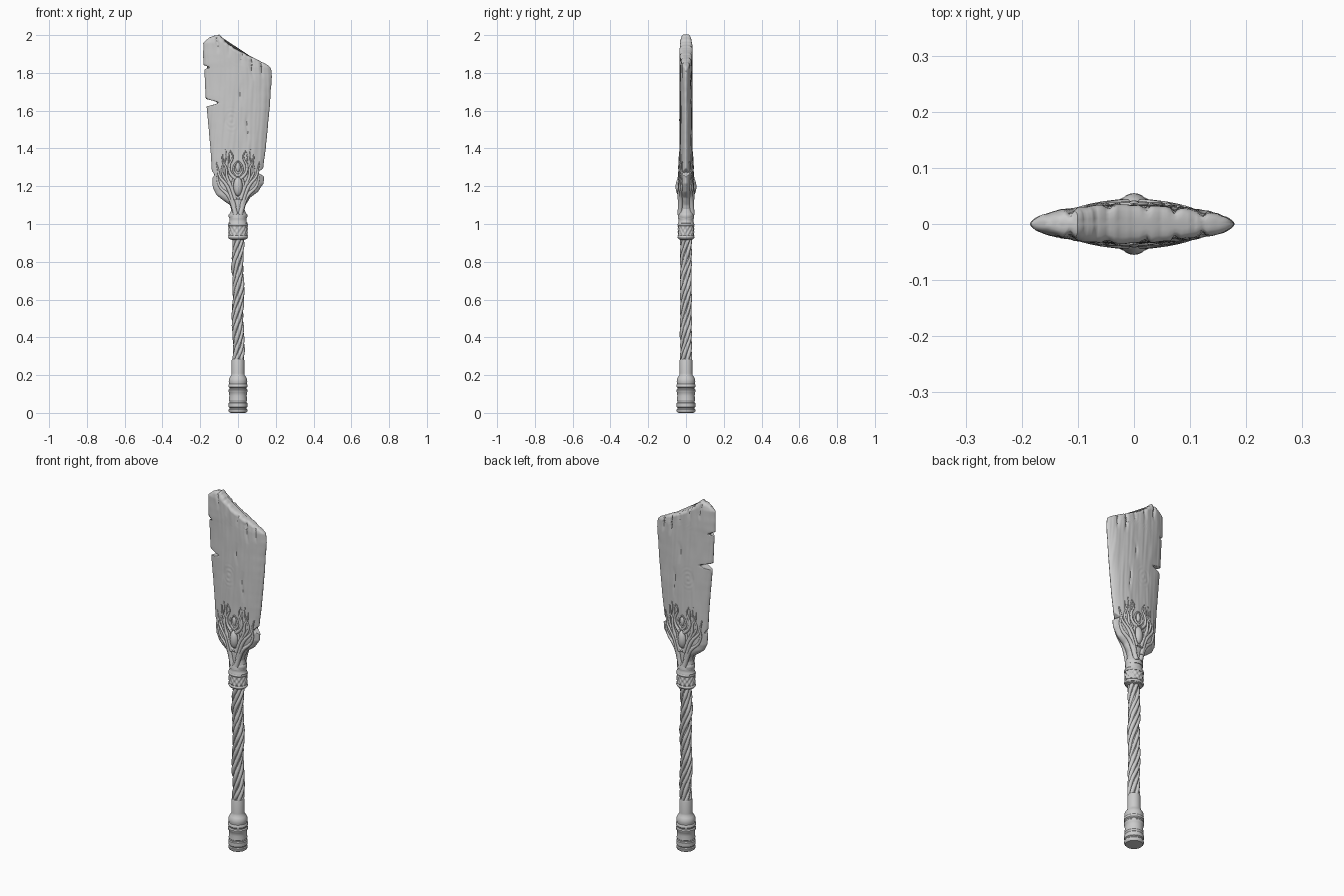
import bpy, bmesh, math, random
from mathutils import Vector, noise

if "Cube" in bpy.data.objects:
    bpy.data.objects.remove(bpy.data.objects["Cube"])

random.seed(4)


def lerp_table(table, t):
    """Piecewise linear lookup in (key, value) pairs."""
    if t <= table[0][0]:
        return table[0][1]
    for (a, va), (b, vb) in zip(table, table[1:]):
        if t <= b:
            return va + (vb - va) * (t - a) / (b - a)
    return table[-1][1]


def finish(obj, angle=40):
    bpy.ops.object.select_all(action='DESELECT')
    obj.select_set(True)
    bpy.context.view_layer.objects.active = obj
    if obj.type == 'CURVE':
        bpy.ops.object.convert(target='MESH')
    bpy.ops.object.shade_smooth_by_angle(angle=math.radians(angle))


def loft(name, rings, angle=40):
    """Skin closed rings of equal length and cap both ends."""
    bm = bmesh.new()
    rows = [[bm.verts.new(p) for p in ring] for ring in rings]
    n = len(rows[0])
    for a, b in zip(rows, rows[1:]):
        for i in range(n):
            j = (i + 1) % n
            bm.faces.new((a[i], a[j], b[j], b[i]))
    bm.faces.new(rows[0][::-1])
    bm.faces.new(rows[-1])
    bmesh.ops.recalc_face_normals(bm, faces=bm.faces)
    me = bpy.data.meshes.new(name)
    bm.to_mesh(me)
    bm.free()
    obj = bpy.data.objects.new(name, me)
    bpy.context.collection.objects.link(obj)
    finish(obj, angle)
    return obj


def lathe(name, profile, sy=1.0, n=40, bump=lambda a, z: 0.0):
    rings = []
    for r, z in profile:
        ring = []
        for i in range(n):
            a = math.tau * i / n
            q = r + bump(a, z)
            ring.append((q * math.cos(a), sy * q * math.sin(a), z))
        rings.append(ring)
    return loft(name, rings)


def tubes(name, paths, bevel=1.0):
    """Smooth tapered tubes, each path a list of (x, y, z, radius)."""
    cu = bpy.data.curves.new(name, 'CURVE')
    cu.dimensions = '3D'
    cu.bevel_depth = bevel
    cu.bevel_resolution = 2
    cu.use_fill_caps = True
    for path in paths:
        sp = cu.splines.new('NURBS')
        sp.points.add(len(path) - 1)
        sp.order_u = 3
        sp.use_endpoint_u = True
        sp.resolution_u = 4
        for p, (x, y, z, r) in zip(sp.points, path):
            p.co = (x, y, z, 1)
            p.radius = r
    obj = bpy.data.objects.new(name, cu)
    bpy.context.collection.objects.link(obj)
    finish(obj, 60)


# Blade outline: left and right edges by height, top edge by side position
Z0 = 1.06
LEFT = [(1.06, -.033), (1.10, -.042), (1.13, -.085), (1.155, -.115), (1.19, -.133), (1.24, -.136),
        (1.4, -.146), (1.6, -.164), (1.68, -.172), (1.8, -.177), (1.85, -.184), (1.96, -.184), (2.0, -.15)]
RIGHT = [(1.06, .03), (1.10, .04), (1.14, .065), (1.17, .105), (1.215, .135), (1.255, .139),
         (1.29, .132), (1.4, .147), (1.6, .166), (1.78, .179), (1.83, .176), (1.86, .15)]
TOP = [(-1, 1.955), (-.95, 1.983), (-.85, 1.995), (-.66, 2.0), (-.4, 1.975), (0, 1.928),
       (.5, 1.885), (.8, 1.862), (.95, 1.84), (1, 1.81)]
# (side, height, depth, half height) of the splits in the edges
NOTCHES = [(-1, 1.642, .075, .02), (-1, 1.83, .035, .011), (1, 1.272, .03, .022), (-1, 1.262, .014, .02)]
# (x, bottom, top, depth) of cracks in the faces
CRACKS = [(-.11, 1.9, 2.1, .010), (-.05, 1.88, 2.1, .009), (.02, 1.84, 2.1, .009), (.075, 1.76, 2.1, .010),
          (.125, 1.77, 2.1, .009), (-.06, 1.5, 1.6, .005), (.015, 1.62, 1.75, .006), (.05, 1.42, 1.6, .005)]


def half_thickness(s):
    return .034 * max(0.0, 1 - abs(s) ** 2.2) ** .55


def blade_point(a, v, flat):
    s = math.cos(a)
    side = 1 if math.sin(a) >= 0 else -1
    top = lerp_table(TOP, s) + .004 * noise.noise((s * 14, 3, 0))
    z = Z0 + v * (top - Z0)
    l, r = lerp_table(LEFT, z), lerp_table(RIGHT, z)
    x = (l + r) / 2 + (r - l) / 2 * s
    t = half_thickness(s)
    # wood grain, knot and cracks
    bend = x + .012 * math.sin(z * 7 + side)
    grain = .0022 * noise.noise((bend * 75, side * 5, z * 4)) + .0012 * noise.noise((bend * 30, side, z * 9))
    d = math.hypot((x + .035) * 1.5, z - 1.55)
    if d < .08:
        grain += .0012 * math.sin(d * 260) * (1 - d / .08)
    for cx, z1, z2, depth in CRACKS:
        if z1 < z < z2:
            w = 1 - abs(x - cx - .004 * math.sin(z * 40)) / .008
            grain -= depth * max(0, w) * min(1, (z - z1) / .06, (z2 - z) / .06)
    t = max(0, t + grain * min(1, t / .015))
    # edge splits
    for sd, zc, depth, h in NOTCHES:
        k = depth * max(0, 1 - abs(z - zc) / h)
        if sd < 0:
            x = max(x, l + k)
        else:
            x = min(x, r - k)
    x += .0015 * noise.noise((sd * 3 + s, 7, z * 25))
    return (x, side * t * flat, z)


N = 140
levels = [(i / 160 * .985, 1) for i in range(161)] + [(.991, .93), (.996, .83), (1, .65), (1.002, .3), (1.002, .01)]
loft("blade", [[blade_point(math.tau * (i + .5) / N, v, f) for i in range(N)] for v, f in levels], 50)

# Root-like ornament on both faces and both sides, (x, z) paths
ROOTS = [
    (.014, .004, [(.012, 1.05), (.028, 1.11), (.055, 1.16), (.095, 1.19), (.112, 1.24), (.105, 1.27)]),
    (.013, .003, [(.02, 1.09), (.034, 1.15), (.06, 1.21), (.1, 1.25), (.105, 1.29), (.115, 1.33)]),
    (.011, .003, [(.014, 1.13), (.036, 1.2), (.062, 1.25), (.06, 1.3), (.085, 1.33), (.082, 1.37)]),
    (.008, .002, [(.045, 1.21), (.078, 1.25), (.088, 1.29), (.07, 1.33), (.06, 1.36), (.066, 1.395)]),
    (.010, .002, [(.012, 1.24), (.042, 1.26), (.05, 1.31), (.028, 1.345), (.028, 1.37), (.042, 1.39)]),
    (.007, .003, [(.0, 1.255), (.022, 1.27), (.025, 1.3), (.012, 1.325), (.0, 1.335)]),
    (.006, .002, [(.05, 1.29), (.045, 1.33), (.052, 1.35), (.045, 1.38)]),
    (.008, .006, [(.0, 1.135), (.024, 1.15), (.031, 1.2), (.024, 1.245), (.0, 1.262)]),
]
paths = []
for sx in (-1, 1):
    for sy in (-1, 1):
        for r0, r1, pts in ROOTS:
            path = []
            for i, (x, z) in enumerate(pts):
                r = r0 + (r1 - r0) * i / (len(pts) - 1)
                edge = lerp_table(RIGHT, z)
                y = half_thickness(min(.95, x / edge)) + .1 * r
                path.append((sx * x, sy * y, z, r))
            paths.append(path)
tubes("root_ornament", paths)

# Oval stones set in the ornament
for sy, label in ((-1, "front"), (1, "back")):
    for name, z, size in (("large_stone", 1.198, (.025, .024, .05)), ("small_stone", 1.3, (.013, .011, .026))):
        bpy.ops.mesh.primitive_uv_sphere_add(segments=20, ring_count=12, radius=1, location=(0, sy * .031, z))
        stone = bpy.context.object
        stone.name = label + "_" + name
        stone.scale = size
        finish(stone)

# Neck and collar
lathe("neck", [(.046, 1.03), (.044, 1.055), (.035, 1.075), (.033, 1.1), (.034, 1.13), (.02, 1.17)], .95)
lathe("collar", [(.03, .915), (.046, .92), (.049, .93), (.045, .936), (.045, .992), (.05, .997), (.051, 1.005),
                 (.046, 1.012), (.046, 1.03), (.049, 1.036), (.049, 1.05), (.045, 1.056), (.03, 1.06)], .85)
lathe("collar_carved_band", [(.046, .938)] + [(.049, .94 + .05 * i / 12) for i in range(13)] + [(.046, .992)], .85, 96,
      lambda a, z: .0035 * math.sin(12 * a) * math.cos((z - .94) * 190))
for z in (.931, .997):
    lathe("collar_rim", [(.049 + .004 * math.sin(math.pi * k / 6), z - .007 + .014 * k / 6) for k in range(7)], .85)

# Shaft of twisted strands round a core
lathe("shaft_core", [(.023, .26), (.023, .94)], n=16)
strands = []
for k in range(6):
    path = []
    for i in range(49):
        z = .265 + .67 * i / 48
        a = math.tau * k / 6 + (z - .27) * 17 + .25 * noise.noise((k * 3.1, 0, z * 9))
        q = .0215 + .0025 * noise.noise((k * 5.3, 4, z * 10))
        wob = .003 * math.sin(z * 22)
        r = .0105 + .0025 * noise.noise((k * 2.7, 8, z * 14))
        path.append((wob + q * math.cos(a), q * math.sin(a), z, r))
    strands.append(path)
tubes("shaft_strands", strands)

# Turned pommel and sleeve
lathe("pommel", [(.03, 0), (.044, .001), (.049, .007), (.049, .018), (.045, .022), (.045, .026), (.049, .03),
                 (.049, .052), (.045, .056), (.045, .062), (.048, .066), (.046, .09), (.047, .108), (.051, .113),
                 (.051, .122), (.046, .127), (.046, .133), (.051, .138), (.051, .148), (.047, .153),
                 (.049, .165), (.048, .178), (.042, .19), (.035, .2), (.0335, .21), (.0335, .278),
                 (.031, .285), (.02, .286)], n=48)
